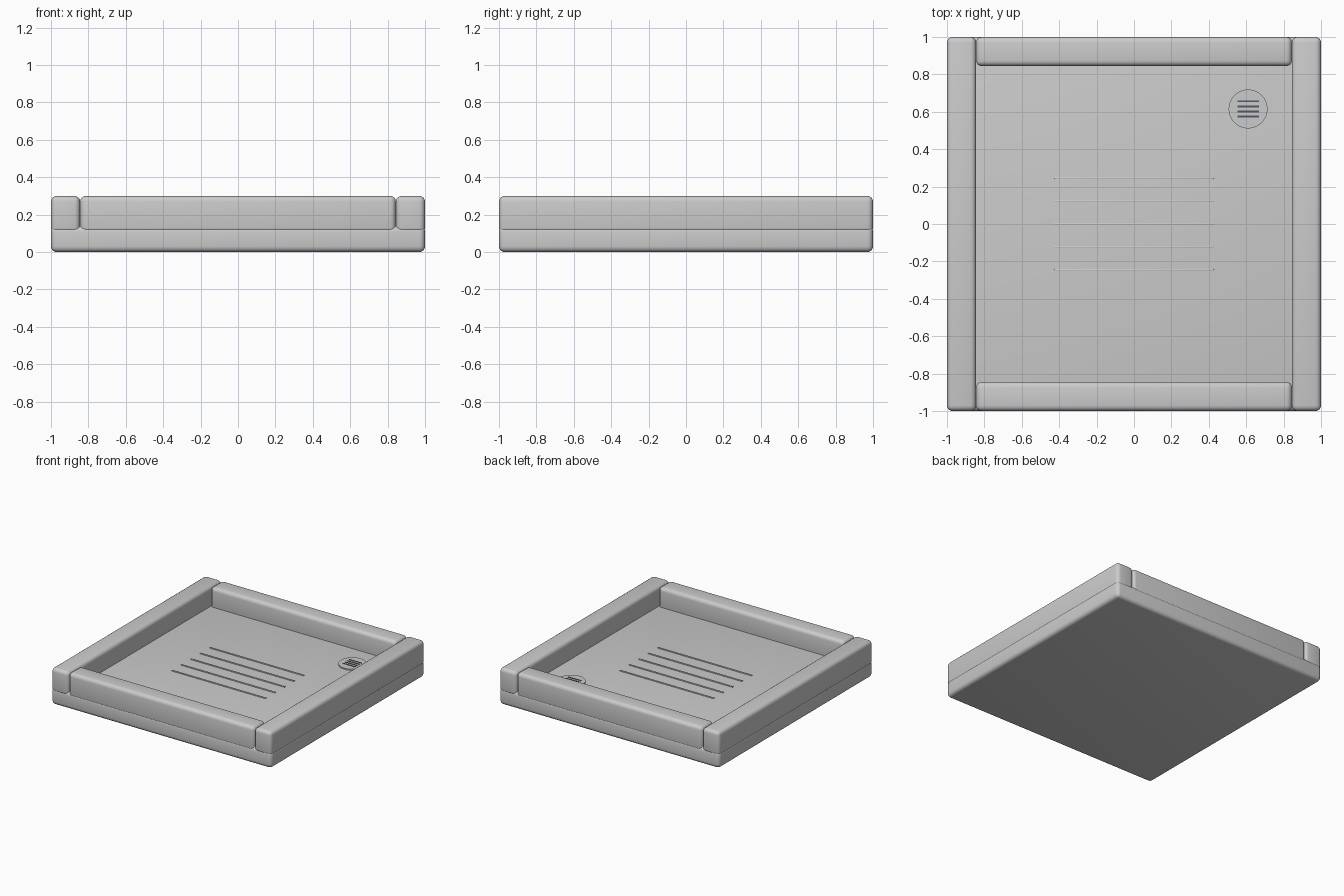
import bpy, math

if "Cube" in bpy.data.objects:
    bpy.data.objects.remove(bpy.data.objects["Cube"])


def material(name, color):
    m = bpy.data.materials.new(name)
    m.diffuse_color = color
    m.use_nodes = True
    m.node_tree.nodes["Principled BSDF"].inputs["Base Color"].default_value = m.diffuse_color
    return m


def box(name, center, size, bevel=0.0, mat=None, segments=4):
    bpy.ops.mesh.primitive_cube_add(size=1, location=center)
    ob = bpy.context.object
    ob.name = name
    ob.scale = size
    bpy.ops.object.transform_apply(location=False, rotation=False, scale=True)
    if bevel:
        mod = ob.modifiers.new("rounded_edges", 'BEVEL')
        mod.width = bevel
        mod.segments = segments
        bpy.ops.object.modifier_apply(modifier=mod.name)
        bpy.ops.object.shade_smooth_by_angle(angle=math.radians(35))
    if mat:
        ob.data.materials.append(mat)
    return ob


metal = material("drain_metal", (0.55, 0.58, 0.58, 1))
dark = material("drain_slot_dark", (0.08, 0.10, 0.12, 1))

FLOOR = 0.14     # top of the base
RAIL = 0.156     # rim width
R = 0.03         # edge rounding

# Base slab
box("tray_base", (0, 0, FLOOR / 2), (2, 2, FLOOR), R)

# Rim: full length side rails, front and back rails fitted between them
for s, side, end in ((-1, "left", "front"), (1, "right", "back")):
    c = s * (1 - RAIL / 2)
    box(side + "_rim", (c, 0, 0.20), (RAIL, 2, 0.20), R)
    box(end + "_rim", (0, c, 0.20), (2 - 2 * RAIL, RAIL, 0.20), R)

# Anti-slip ribs on the floor
for i in range(5):
    box("grip_rib", (0, (i - 2) * 0.123, FLOOR + 0.001), (0.855, 0.012, 0.012),
        0.003, segments=2)

# Drain cover with slots
bpy.ops.mesh.primitive_cylinder_add(vertices=48, radius=0.104, depth=0.02,
                                    location=(0.61, 0.615, FLOOR))
drain = bpy.context.object
drain.name = "drain_cover"
drain.data.materials.append(metal)
bpy.ops.object.shade_smooth_by_angle(angle=math.radians(35))
for i in range(4):
    box("drain_slot", (0.61, 0.615 + (i - 1.5) * 0.027, FLOOR + 0.01),
        (0.114, 0.009, 0.006), mat=dark)
